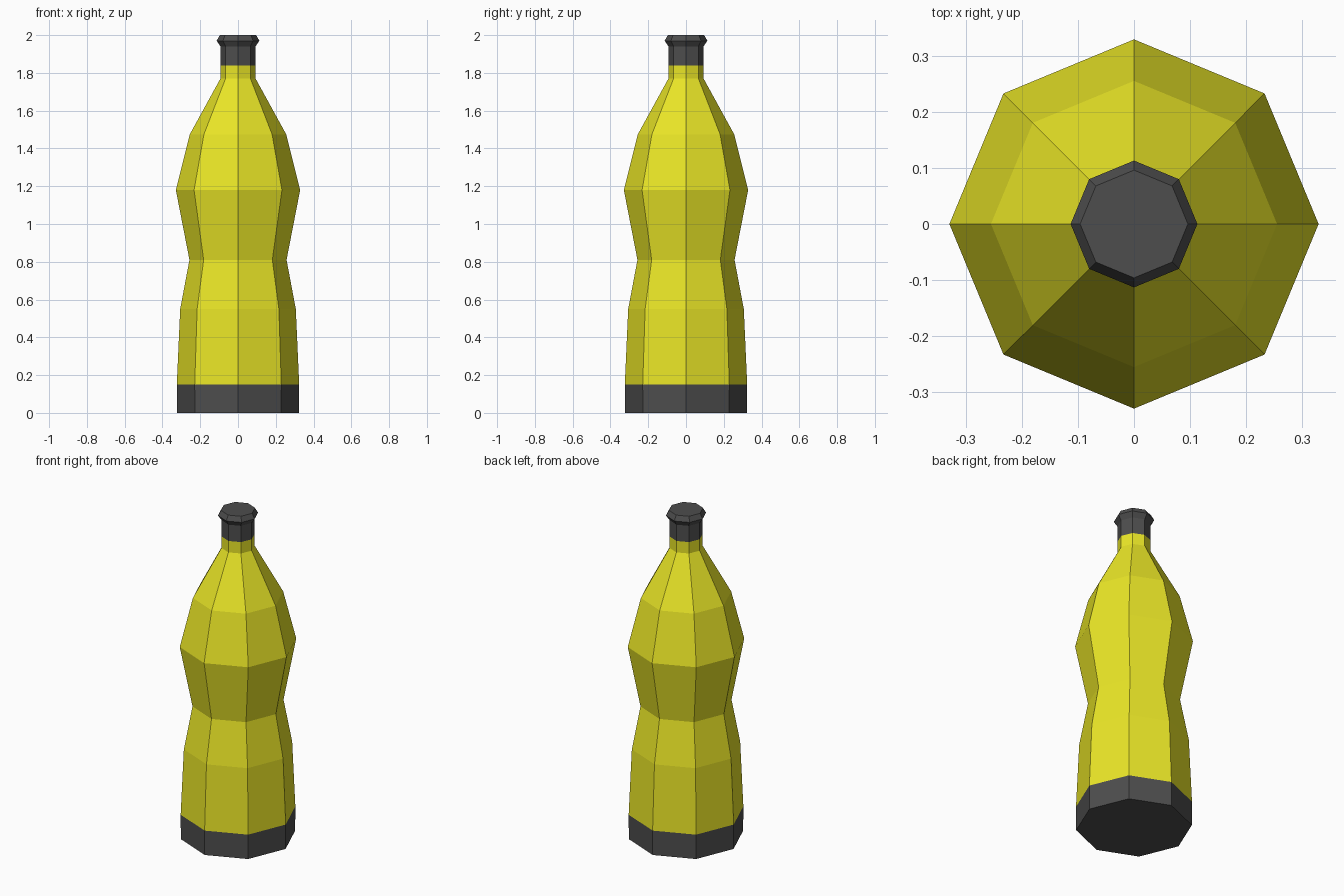
import bpy, bmesh
from math import cos, sin, pi

if "Cube" in bpy.data.objects:
    bpy.data.objects.remove(bpy.data.objects["Cube"])

SIDES = 8


def material(name, rgb):
    m = bpy.data.materials.new(name)
    m.diffuse_color = (*rgb, 1)
    m.use_nodes = True
    m.node_tree.nodes["Principled BSDF"].inputs["Base Color"].default_value = m.diffuse_color
    return m


def lathe(name, profile, mat, close_bottom=False, close_top=False):
    """Flat-faced solid of revolution from (radius, height) points."""
    bm = bmesh.new()
    rings = [[bm.verts.new((r * cos(2 * pi * i / SIDES), r * sin(2 * pi * i / SIDES), z))
              for i in range(SIDES)] for r, z in profile]
    for low, high in zip(rings, rings[1:]):
        for i in range(SIDES):
            j = (i + 1) % SIDES
            bm.faces.new((low[i], low[j], high[j], high[i]))
    if close_bottom:
        bm.faces.new(rings[0][::-1])
    if close_top:
        bm.faces.new(rings[-1])
    mesh = bpy.data.meshes.new(name)
    bm.to_mesh(mesh)
    bm.free()
    mesh.materials.append(mat)
    obj = bpy.data.objects.new(name, mesh)
    bpy.context.collection.objects.link(obj)
    return obj


yellow = material("yellow", (0.82, 0.79, 0.02))
dark = material("dark_grey", (0.075, 0.075, 0.075))

# Dark foot with closed underside
lathe("bottle_base", [(0.323, 0), (0.324, 0.15)], dark, close_bottom=True)

# Waisted body, shoulders and lower neck
lathe("bottle_body", [(0.324, 0.15), (0.306, 0.55), (0.257, 0.81), (0.329, 1.18),
                      (0.255, 1.475), (0.093, 1.77), (0.093, 1.84)], yellow)

# Dark upper neck and flared lid
lathe("bottle_cap", [(0.093, 1.84), (0.093, 1.94), (0.113, 1.97), (0.096, 2.0)],
      dark, close_top=True)
